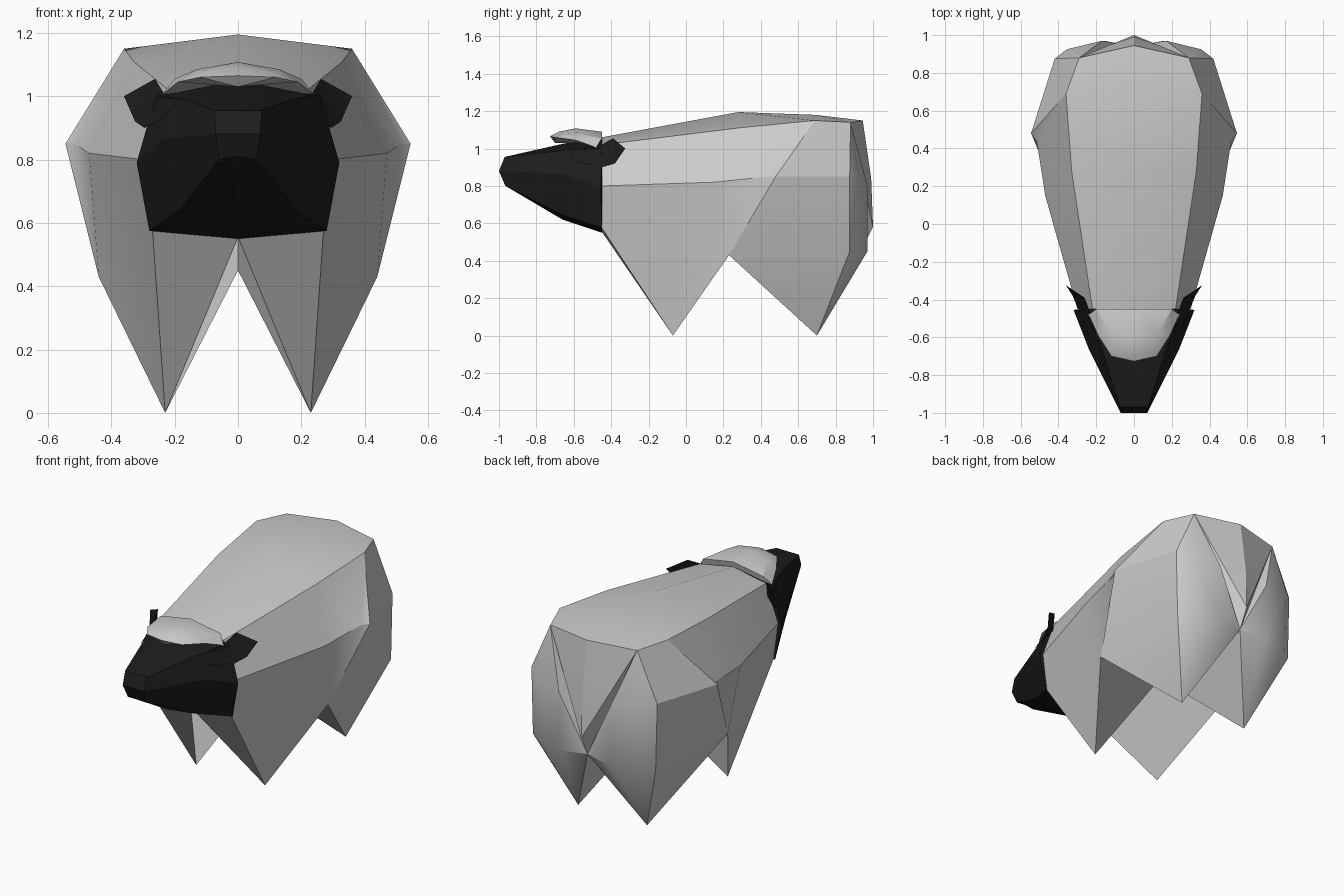
import bpy, bmesh

if "Cube" in bpy.data.objects:
    bpy.data.objects.remove(bpy.data.objects["Cube"])

BLACK = bpy.data.materials.new("black_face")
BLACK.diffuse_color = (0.012, 0.012, 0.012, 1)
BLACK.use_nodes = True
BLACK.node_tree.nodes["Principled BSDF"].inputs["Base Color"].default_value = BLACK.diffuse_color


def add_grid(bm, rows):
    """Skin neighbouring rows of points with quads."""
    grid = [[bm.verts.new(p) for p in row] for row in rows]
    for r, s in zip(grid, grid[1:]):
        for i in range(len(r) - 1):
            bm.faces.new((r[i], r[i + 1], s[i + 1], s[i]))


def mirrored_part(name, grids, material=None, angle=0.5):
    """Build the +x half from grids, mirror it, weld it (repeated points collapse)."""
    bm = bmesh.new()
    for side in (1, -1):
        for rows in grids:
            add_grid(bm, [[(x * side, y, z) for x, y, z in row] for row in rows])
    bmesh.ops.remove_doubles(bm, verts=bm.verts, dist=1e-4)
    bmesh.ops.recalc_face_normals(bm, faces=bm.faces)
    mesh = bpy.data.meshes.new(name)
    bm.to_mesh(mesh)
    bm.free()
    obj = bpy.data.objects.new(name, mesh)
    bpy.context.collection.objects.link(obj)
    if material:
        mesh.materials.append(material)
    bpy.ops.object.select_all(action='DESELECT')
    obj.select_set(True)
    bpy.context.view_layer.objects.active = obj
    bpy.ops.object.shade_smooth_by_angle(angle=angle)


# Front body: cross-sections from ridge to belly at neck, front foot and waist
chest = (0, -.45, .555)
belly = (0, .23, .45)
waist = (.44, .23, .43)
hip, hip_in, hip_out = (.36, .69, 1.15), (.515, .44, .85), (.545, .48, .85)
back = (0, .69, 1.18)
neck = [(0, -.45, 1.06), (.22, -.45, 1.02), (.30, -.45, .80), (.27, -.45, .575), chest]
shoulder = [(0, .28, 1.195), (.33, .28, 1.11), (.47, .15, .82), (.23, -.07, 0), chest]
loin = [back, hip, hip_in, waist, belly]
front_cap = [neck[:3], [neck[0], chest, neck[3]]]
rim = [[hip, hip], [hip_in, hip_out], [waist, waist]]

# Haunch: columns from top to belly, going round to the middle of the rear
rump, foot, seat = (.29, .88, 1.14), (.23, .70, 0), (0, .94, .46)
haunch = [[hip, hip_out, waist, waist, belly]]
for x, y, top, low in ((.42, .875, .85, .45), (.355, .925, .85, .45), (.17, .97, .80, .45)):
    haunch.append([rump, (x, y, top), (x - .01, y, low), foot, belly])
haunch.append([rump, seat, seat, seat, belly])

# Tail flap folding down from the back
tail_edge, tail_tip = (.135, .945, .84), (0, 1.0, .58)
tail = [[back, (0, .945, 1.15), (0, .99, .84), tail_tip], [hip, rump, tail_edge, tail_tip]]
tail_under = [[rump, tail_edge], [seat, tail_tip]]
mirrored_part("body", [[neck, shoulder, loin], front_cap, rim, haunch, tail, tail_under])

# Head: sections from blunt nose to neck
nose = [(0, -.97, .955), (.075, -.97, .955), (.07, -1, .88), (.06, -.965, .80), (0, -.97, .81)]
face = [(0, -.66, 1.025), (.17, -.66, .99), (.24, -.66, .865), (.18, -.66, .645), (0, -.66, .62)]
nape = [(0, -.45, 1.06), (.26, -.45, 1.0), (.32, -.455, .79), (.28, -.45, .575), (0, -.45, .55)]
muzzle = [nose[:2], [(0, -1, .88), nose[2]], [nose[4], nose[3]]]
head_back = [nape[:3], [nape[0], nape[4], nape[3]]]
mirrored_part("head", [[nose, face, nape], muzzle, head_back], BLACK, 0.4)

# Ears swept back from the head
a, b = (.19, -.62, .99), (.235, -.60, .93)
c, d = (.235, -.47, 1.01), (.295, -.45, .90)
e, f = (.262, -.39, 1.055), (.325, -.38, .92)
tip, inner = (.36, -.325, 1.0), (.25, -.42, .96)
outline = [a, c, e, tip, f, d, b, a]
mirrored_part("ears", [[[a, b], [c, d], [e, f], [tip, tip]],
                       [outline, [inner] * len(outline)]], BLACK, 0.4)

# Wool tuft on the forehead
side = (.19, -.59, 1.045)
tuft = [[(0, -.45, 1.09), (.20, -.45, 1.055), (.24, -.48, 1.005)],
        [(0, -.59, 1.108), (.13, -.58, 1.085), side],
        [(0, -.68, 1.09), (.11, -.66, 1.08), side],
        [(0, -.727, 1.065), (.12, -.70, 1.06), side]]
under_front, under_back = (0, -.70, 1.03), (0, -.45, 1.03)
mirrored_part("forelock", [tuft, [tuft[3], [under_front] * 3],
                           [tuft[0][:2], [under_back, tuft[0][2]]],
                           [[under_back, tuft[0][2]], [under_front, side]]])
